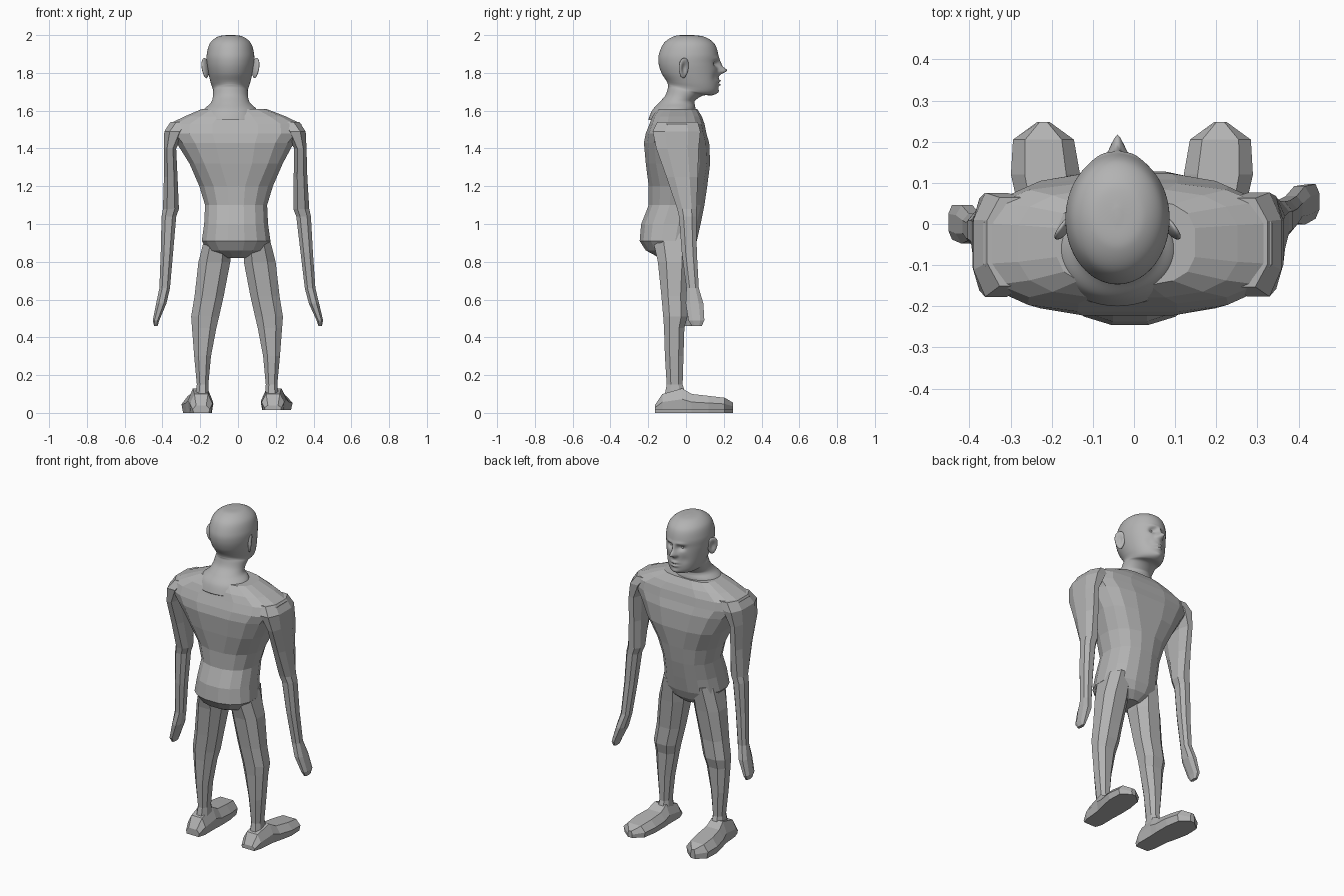
import bpy
import bmesh
from math import sin, cos, pi, exp, copysign
from mathutils import Vector, Matrix

cube = bpy.data.objects.get("Cube")
if cube:
    bpy.data.objects.remove(cube, do_unlink=True)

grey = bpy.data.materials.new("plain grey")
grey.use_nodes = True
tone = (0.45, 0.45, 0.45, 1)
grey.diffuse_color = tone
grey.node_tree.nodes["Principled BSDF"].inputs["Base Color"].default_value = tone


def finish(bm, name, smooth=False):
    """Turn a bmesh into a named grey object."""
    bmesh.ops.recalc_face_normals(bm, faces=bm.faces[:])
    for face in bm.faces:
        face.smooth = smooth
    mesh = bpy.data.meshes.new(name)
    bm.to_mesh(mesh)
    bm.free()
    mesh.materials.append(grey)
    obj = bpy.data.objects.new(name, mesh)
    bpy.context.collection.objects.link(obj)
    return obj


def loft(name, sections, smooth=False):
    """Skin closed sections of equal length and cap both ends."""
    bm = bmesh.new()
    rings = [[bm.verts.new(p) for p in section] for section in sections]
    for low, high in zip(rings, rings[1:]):
        for i in range(len(low)):
            j = (i + 1) % len(low)
            bm.faces.new((low[i], low[j], high[j], high[i]))
    bm.faces.new(rings[0])
    bm.faces.new(rings[-1])
    return finish(bm, name, smooth)


def oval(x0, x1, y0, y1, z, sides, power=2.0):
    """Horizontal rounded section filling the given box."""
    points = []
    for i in range(sides):
        a = 2 * pi * (i + 0.5) / sides
        c, s = cos(a), sin(a)
        c = copysign(abs(c) ** (2 / power), c)
        s = copysign(abs(s) ** (2 / power), s)
        points.append(Vector(((x0 + x1 + (x1 - x0) * c) / 2,
                              (y0 + y1 + (y1 - y0) * s) / 2, z)))
    return points


# Torso: height, centre x, half width, back y, front y
torso = [
    (.82, -.01, .06, -.14, 0), (.86, -.01, .15, -.215, .04),
    (.91, -.01, .185, -.248, .06), (1, -.01, .172, -.24, .08),
    (1.1, -.01, .167, -.2, .1), (1.2, -.01, .198, -.2, .115),
    (1.32, -.01, .25, -.215, .13), (1.43, -.015, .315, -.225, .125),
    (1.48, -.015, .36, -.215, .11), (1.53, -.015, .355, -.195, .1),
    (1.57, -.015, .27, -.18, .085), (1.61, -.02, .17, -.15, .06),
]
loft("torso", [oval(cx - w, cx + w, back, front, z, 16, 3 if z > 1.25 else 2.3)
               for z, cx, w, back, front in torso])

# Limbs: height, inner x, outer x, back y, front y
arm = [
    (1.54, .22, .345, -.16, .07), (1.49, .26, .378, -.185, .085),
    (1.4, .31, .38, -.165, .075), (1.25, .305, .382, -.11, .068),
    (1.08, .3, .39, -.05, .06), (1.04, .315, .398, -.04, .058),
    (.85, .335, .405, -.025, .06), (.66, .355, .415, 0, .07),
    (.58, .375, .433, -.005, .095), (.49, .415, .452, .01, .1),
    (.46, .425, .445, .03, .085),
]
leg = [
    (.95, .03, .17, -.19, .05), (.8, .03, .21, -.155, .03),
    (.62, .065, .23, -.135, .012), (.51, .09, .248, -.125, .012),
    (.45, .105, .243, -.12, -.005), (.3, .135, .23, -.115, -.01),
    (.15, .15, .215, -.105, -.015), (.08, .145, .225, -.12, .01),
]
# Foot: y, centre x, half width, height
foot = [
    (-.165, .19, .045, .04), (-.125, .19, .06, .1), (-.02, .195, .065, .13),
    (.03, .2, .074, .1), (.12, .21, .084, .09), (.205, .215, .074, .08),
    (.248, .215, .015, .055),
]
for side, label in ((1, "left"), (-1, "right")):
    swing = -.05 if side < 0 else 0
    sections = []
    for z, inner, outer, back, front in arm:
        dx = -.016 * min(1, z - .46)
        dy = swing * (1.5 - z)
        sections.append(oval(side * inner + dx, side * outer + dx,
                             back + dy, front + dy, z, 8, 2.4))
    loft(label + "_arm", sections)

    loft(label + "_leg", [oval(side * inner - .005, side * outer - .005,
                               back, front, z, 8, 2.4)
                          for z, inner, outer, back, front in leg])

    sole = .015 if side > 0 else 0
    sections = []
    for y, cx, w, h in foot:
        outline = ((-.9, 0), (-1, .5), (-.6, 1), (.6, 1), (1, .5), (.9, 0))
        sections.append([Vector((side * cx - .005 + w * u, y, sole + (h - sole) * v))
                         for u, v in outline])
    loft(label + "_foot", sections)

# Head and neck: back z, back y, front z, front y, half width
HEAD_X = -.04
head = [
    (2, 0, 2, .04, .01), (1.995, -.06, 1.99, .1, .065),
    (1.96, -.115, 1.955, .15, .108), (1.9, -.143, 1.9, .17, .125),
    (1.85, -.145, 1.85, .17, .125), (1.8, -.13, 1.8, .172, .117),
    (1.76, -.105, 1.74, .172, .105), (1.745, -.098, 1.7, .165, .096),
    (1.735, -.096, 1.682, .14, .092), (1.72, -.096, 1.68, .09, .092),
    (1.68, -.11, 1.655, .05, .094), (1.64, -.145, 1.64, .045, .105),
    (1.6, -.18, 1.61, .05, .14), (1.55, -.2, 1.55, .05, .16),
]
# Face relief: side offset, height, spread x, spread z, depth
relief = [
    (0, 1.812, .014, .018, .042), (0, 1.845, .012, .026, .018),
    (.015, 1.805, .009, .01, .012), (.036, 1.848, .02, .015, -.02),
    (.035, 1.876, .03, .01, .007), (0, 1.757, .022, .007, .013),
    (0, 1.737, .02, .007, .012), (0, 1.747, .024, .003, -.006),
    (0, 1.7, .025, .014, .008), (.055, 1.775, .02, .025, -.006),
]


def spline(a, b, c, d, t):
    """Smooth blend from b to c."""
    return b + t / 2 * (c - a + t * (2 * a - 5 * b + 4 * c - d
                                     + t * (3 * (b - c) + d - a)))


def head_section(row, sides=96):
    zb, yb, zf, yf, w = row
    points = []
    for i in range(sides):
        a = 2 * pi * i / sides
        x, s = w * cos(a), sin(a)
        y = (yb + yf) / 2 + (yf - yb) / 2 * s
        z = (zb + zf) / 2 + (zf - zb) / 2 * s
        if s > 0:
            y += s * sum(depth * exp(-((abs(x) - ox) / sx) ** 2 - ((z - oz) / sz) ** 2)
                         for ox, oz, sx, sz, depth in relief)
        points.append(Vector((HEAD_X + x, y, z)))
    return points


STEPS = 9
padded = [head[0]] + head + [head[-1]]
rows = [[spline(*values, k / STEPS) for values in zip(*padded[i:i + 4])]
        for i in range(len(head) - 1) for k in range(STEPS)]
rows.append(head[-1])
loft("head", [head_section(row) for row in rows], smooth=True)

# Ears with a hollowed outer side, and eyeballs
for side, label in ((1, "left"), (-1, "right")):
    bm = bmesh.new()
    bmesh.ops.create_uvsphere(bm, u_segments=24, v_segments=16, radius=1)
    for v in bm.verts:
        if v.co.x > 0:
            v.co.x -= 1.2 * exp(-(v.co.y ** 2 + v.co.z ** 2) / .3)
        v.co = Vector((side * v.co.x * .013, v.co.y * (.03 + .006 * v.co.z), v.co.z * .054))
    bm.transform(Matrix.Translation((HEAD_X + side * .133, -.012, 1.825))
                 @ Matrix.Rotation(side * .6, 4, "Z")
                 @ Matrix.Rotation(side * .12, 4, "Y"))
    finish(bm, label + "_ear", True)

    bm = bmesh.new()
    bmesh.ops.create_uvsphere(bm, u_segments=20, v_segments=12, radius=.015)
    bm.transform(Matrix.Translation((HEAD_X + side * .036, .134, 1.848)))
    finish(bm, label + "_eye", True)
